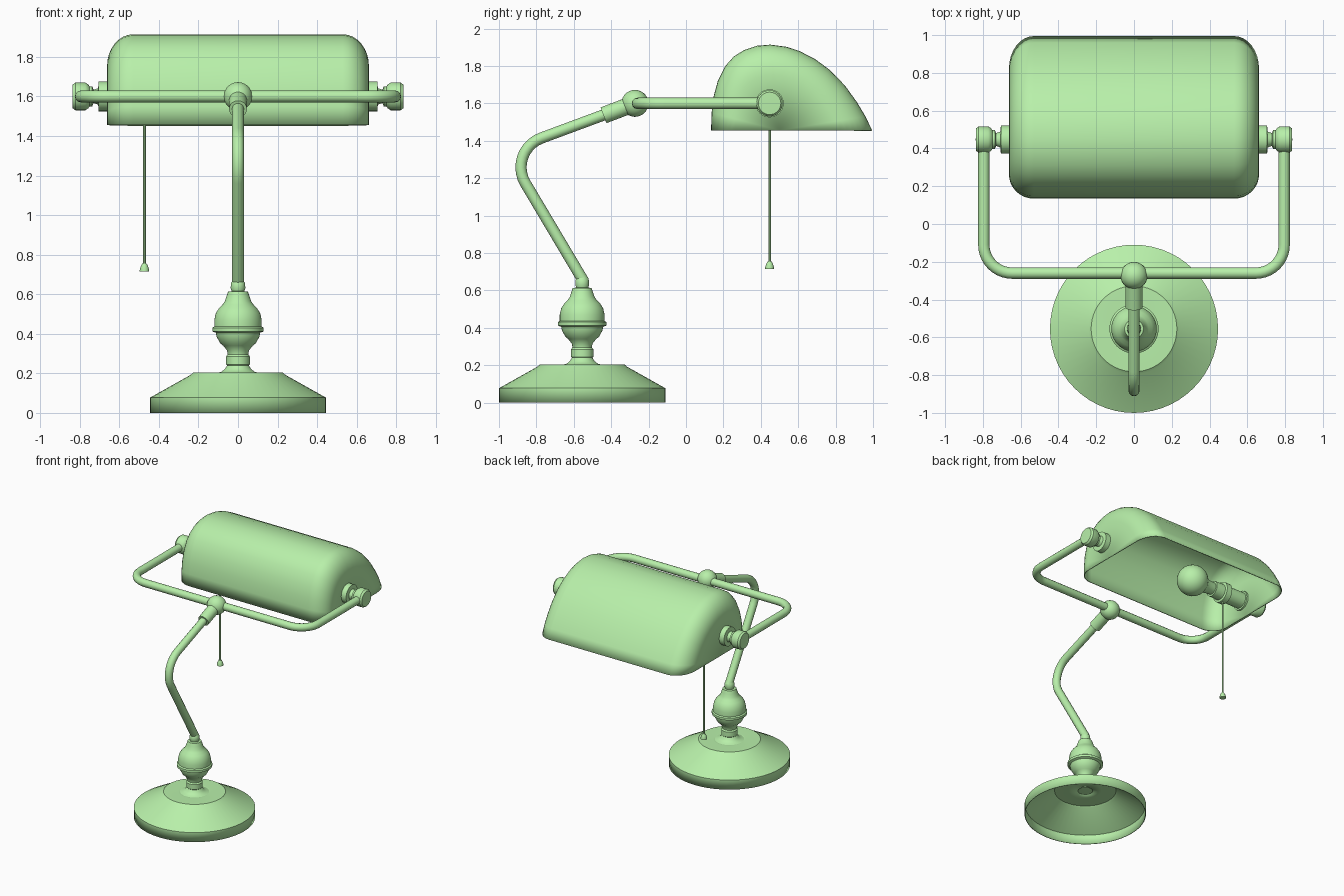
import bpy, bmesh
from math import pi, sin, cos, tan
from mathutils import Vector, Matrix

if "Cube" in bpy.data.objects:
    bpy.data.objects.remove(bpy.data.objects["Cube"])

green = bpy.data.materials.new("pale_green")
green.diffuse_color = (0.48, 0.87, 0.4, 1)
green.use_nodes = True
green.node_tree.nodes["Principled BSDF"].inputs["Base Color"].default_value = green.diffuse_color


def add_mesh(name, bm, angle=35):
    bmesh.ops.remove_doubles(bm, verts=bm.verts, dist=1e-5)
    bmesh.ops.recalc_face_normals(bm, faces=bm.faces)
    me = bpy.data.meshes.new(name)
    bm.to_mesh(me)
    bm.free()
    ob = bpy.data.objects.new(name, me)
    bpy.context.collection.objects.link(ob)
    me.materials.append(green)
    bpy.ops.object.select_all(action='DESELECT')
    ob.select_set(True)
    bpy.context.view_layer.objects.active = ob
    bpy.ops.object.shade_smooth_by_angle(angle=angle * pi / 180)
    return ob


def lathe(name, profile, loc, axis=(0, 0, 1), steps=40, angle=35):
    """Revolve (radius, height) points about an axis through loc."""
    bm = bmesh.new()
    verts = [bm.verts.new((r, 0, h)) for r, h in profile]
    edges = [bm.edges.new(p) for p in zip(verts, verts[1:])]
    bmesh.ops.spin(bm, geom=verts + edges, cent=(0, 0, 0), axis=(0, 0, 1),
                   angle=2 * pi, steps=steps)
    rot = Vector((0, 0, 1)).rotation_difference(Vector(axis)).to_matrix().to_4x4()
    bm.transform(Matrix.Translation(loc) @ rot)
    return add_mesh(name, bm, angle)


def ball(radius, n=14):
    return [(radius * sin(pi * i / n), -radius * cos(pi * i / n)) for i in range(n + 1)]


def tube(name, corners, radius, d):
    """Round tube along a path whose inner corners are filleted from distance d."""
    pts = [Vector(p) for p in corners]
    path = [pts[0]]
    for a, c, b in zip(pts, pts[1:], pts[2:]):
        u, v = (a - c).normalized(), (b - c).normalized()
        half = u.angle(v) / 2
        R = d * tan(half)
        centre = c + (u + v).normalized() * d / cos(half)
        s, e = c + u * d - centre, c + v * d - centre
        total = s.angle(e)
        for i in range(11):
            t = i / 10
            w = s * sin((1 - t) * total) + e * sin(t * total)
            path.append(centre + w.normalized() * R)
    path.append(pts[-1])
    cu = bpy.data.curves.new(name, 'CURVE')
    cu.dimensions = '3D'
    cu.bevel_depth = radius
    cu.bevel_resolution = 4
    cu.use_fill_caps = True
    sp = cu.splines.new('POLY')
    sp.points.add(len(path) - 1)
    for p, co in zip(sp.points, path):
        p.co = (*co, 1)
    cu.materials.append(green)
    ob = bpy.data.objects.new(name, cu)
    bpy.context.collection.objects.link(ob)
    return ob


BY = -0.555            # base centre in y
HY, HZ = 0.447, 1.6    # hinge axis of the shade

# hollow base dish
base = lathe("base", [(0.445, 0), (0.445, 0.077), (0.24, 0.192), (0.227, 0.203),
                      (0.12, 0.203), (0.04, 0.2)], (0, BY, 0), steps=56, angle=20)
sol = base.modifiers.new("wall", 'SOLIDIFY')
sol.thickness = 0.006
sol.offset = -1

# turned stem
lathe("stem", [(0, 0.19), (0.12, 0.2), (0.085, 0.207), (0.066, 0.222), (0.055, 0.24),
               (0.06, 0.245), (0.06, 0.285), (0.052, 0.295), (0.055, 0.315),
               (0.075, 0.34), (0.09, 0.352), (0.108, 0.385), (0.112, 0.405),
               (0.13, 0.412), (0.13, 0.43), (0.12, 0.437), (0.12, 0.47),
               (0.112, 0.505), (0.096, 0.53), (0.078, 0.548), (0.066, 0.565),
               (0.058, 0.59), (0.05, 0.613), (0.032, 0.615), (0.037, 0.63),
               (0.036, 0.655), (0.025, 0.675), (0, 0.68)], (0, BY, 0))

# bent arm, sleeve and joint
joint = Vector((0, -0.273, HZ))
tube("arm", [(0, -0.545, 0.645), (0, -0.961, 1.345), joint], 0.03, 0.2)
up = Vector((0, 0.935, 0.355)).normalized()
lathe("arm_sleeve", [(0, -0.18), (0.045, -0.18), (0.045, 0), (0, 0)], joint, up)
lathe("joint_ball", ball(0.072), joint)

# yoke carrying the shade
tube("yoke", [(-0.795, HY, HZ), (-0.795, -0.26, HZ), (0.795, -0.26, HZ), (0.795, HY, HZ)],
     0.03, 0.15)
hinge = [(0, 0.64), (0.075, 0.64), (0.075, 0.705), (0.042, 0.707), (0.034, 0.73),
         (0.05, 0.737), (0.05, 0.75), (0.06, 0.757), (0.07, 0.772), (0.07, 0.822),
         (0.06, 0.836), (0, 0.838)]
for side, label in ((-1, "left"), (1, "right")):
    lathe(label + "_hinge_knob", hinge, (0, HY, HZ), (side, 0, 0), steps=32)

# shade: side outline shrunk towards both rounded ends
outline = [(0.134, 1.455), (0.137, 1.55), (0.147, 1.635), (0.17, 1.72), (0.21, 1.8),
           (0.255, 1.85), (0.31, 1.885), (0.38, 1.908), (0.45, 1.914), (0.54, 1.902),
           (0.61, 1.878), (0.69, 1.837), (0.77, 1.778), (0.85, 1.695), (0.915, 1.605),
           (0.96, 1.53), (0.995, 1.455)]
half = [(0.53 + 0.132 * sin(i * pi / 16), 0.65 + 0.35 * cos(i * pi / 16)) for i in range(9)]
half.append((0.662, 0))
stations = [(-x, s) for x, s in reversed(half)] + half
bm = bmesh.new()
rows = [[bm.verts.new((x, 0.5 + (y - 0.5) * s, 1.455 + (z - 1.455) * s)) for y, z in outline]
        for x, s in stations]
for r0, r1 in zip(rows, rows[1:]):
    for i in range(len(outline) - 1):
        bm.faces.new((r0[i], r0[i + 1], r1[i + 1], r1[i]))
bmesh.ops.remove_doubles(bm, verts=bm.verts, dist=1e-5)
shade = add_mesh("shade", bm, 40)
sol = shade.modifiers.new("wall", 'SOLIDIFY')
sol.thickness = 0.008
sol.offset = -1

# socket and bulb, pointing inwards from the left end
axis_loc = (0, HY, HZ)
lathe("bulb_socket", [(0, -0.66), (0.062, -0.66), (0.062, -0.5), (0.08, -0.497),
                      (0.08, -0.45), (0.062, -0.447), (0.06, -0.37), (0, -0.37)],
      axis_loc, (1, 0, 0))
R = 0.116
bulb = [(0.045, -0.38), (0.05, -0.32), (0.06, -0.285)]
bulb += [(R * sin(a), -0.185 - R * cos(a)) for a in (0.65 + i * (pi - 0.65) / 12 for i in range(13))]
lathe("bulb", bulb, axis_loc, (1, 0, 0))

# pull cord and its bell
cord = (-0.473, HY, 0)
lathe("pull_cord", [(0, 0.74), (0.007, 0.74), (0.007, 1.54), (0, 1.54)], cord, steps=10)
lathe("pull_bell", [(0, 0.714), (0.024, 0.714), (0.024, 0.722), (0.018, 0.742),
                    (0.011, 0.755), (0, 0.757)], cord, steps=16)
